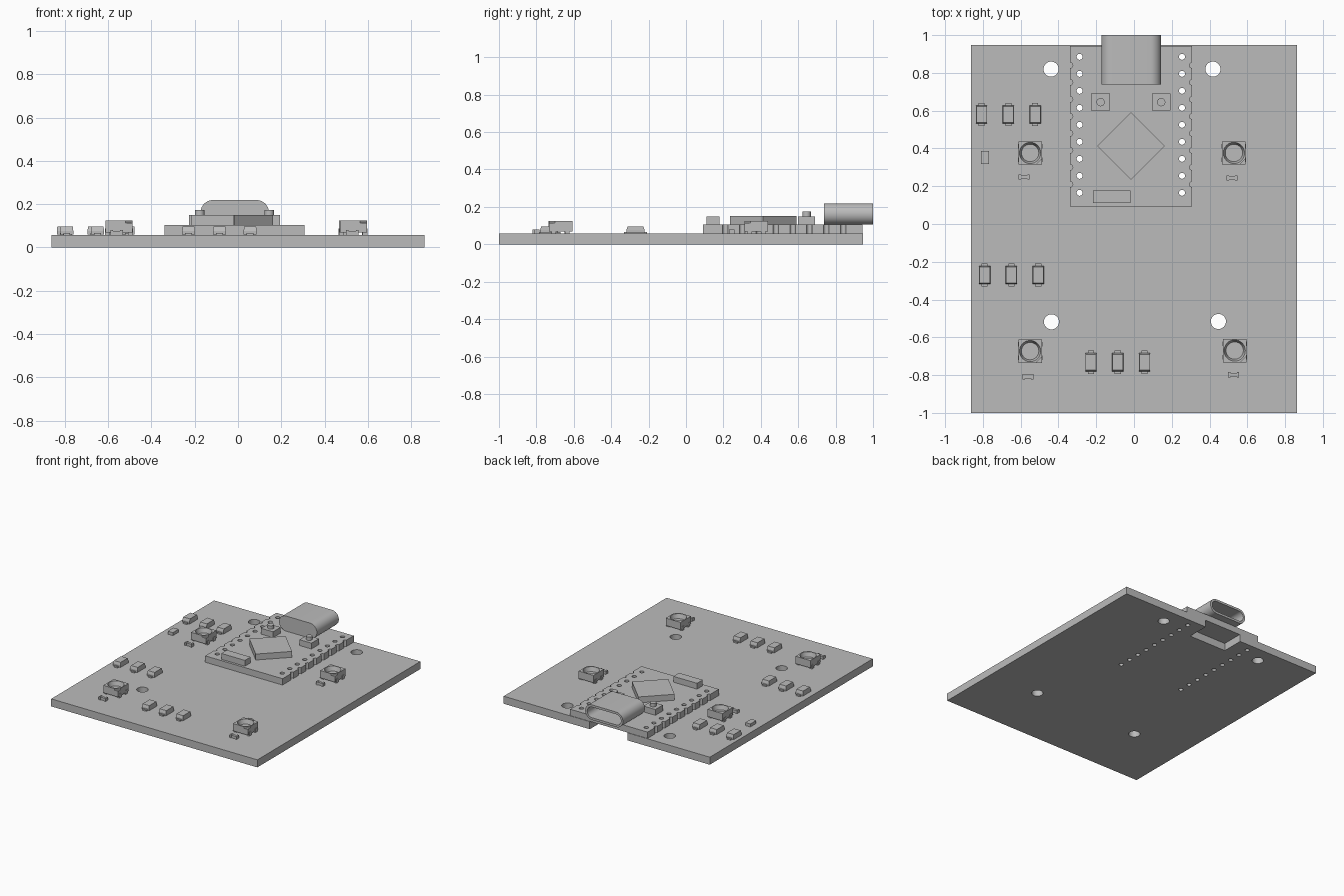
import bpy, bmesh
from math import pi, sin, cos, radians
from mathutils import Matrix, Vector

old = bpy.data.objects.get("Cube")
if old:
    bpy.data.objects.remove(old, do_unlink=True)

GREY = bpy.data.materials.new("plain_grey")
GREY.use_nodes = True
GREY.diffuse_color = (0.5, 0.5, 0.5, 1)
GREY.node_tree.nodes["Principled BSDF"].inputs["Base Color"].default_value = (0.5, 0.5, 0.5, 1)

TOP = 0.057      # upper face of the base board
DECK = 0.105     # upper face of the controller board


def add_box(bm, x0, x1, y0, y1, z0, z1):
    """Axis-aligned block; returns its vertices."""
    m = Matrix.LocRotScale(Vector(((x0 + x1) / 2, (y0 + y1) / 2, (z0 + z1) / 2)), None,
                           Vector((x1 - x0, y1 - y0, z1 - z0)))
    return bmesh.ops.create_cube(bm, size=1, matrix=m)["verts"]


def add_cyl(bm, x, y, z0, z1, r, r_top=None, sides=24):
    bmesh.ops.create_cone(bm, cap_ends=True, segments=sides, radius1=r,
                          radius2=r if r_top is None else r_top, depth=z1 - z0,
                          matrix=Matrix.Translation((x, y, (z0 + z1) / 2)))


def finish(bm, name, loc=(0, 0, 0)):
    bmesh.ops.recalc_face_normals(bm, faces=bm.faces)
    me = bpy.data.meshes.new(name)
    bm.to_mesh(me)
    bm.free()
    me.materials.append(GREY)
    ob = bpy.data.objects.new(name, me)
    ob.location = loc
    bpy.context.collection.objects.link(ob)
    return ob


def activate(ob):
    bpy.ops.object.select_all(action="DESELECT")
    ob.select_set(True)
    bpy.context.view_layer.objects.active = ob


def cut(ob, bm):
    """Subtract the cutter mesh from the object."""
    cutter = finish(bm, "cutter", ob.location)
    cutter.hide_render = True
    mod = ob.modifiers.new("cut", "BOOLEAN")
    mod.operation, mod.solver, mod.object = "DIFFERENCE", "EXACT", cutter
    activate(ob)
    bpy.ops.object.modifier_apply(modifier=mod.name)
    bpy.data.objects.remove(cutter, do_unlink=True)


def smooth(ob):
    activate(ob)
    bpy.ops.object.shade_smooth_by_angle(angle=radians(35))


def repeat(ob, name, spots):
    """Place the part at the first spot and linked copies at the others."""
    for i, (x, y) in enumerate(spots):
        o = ob if i == 0 else ob.copy()
        if i:
            bpy.context.collection.objects.link(o)
        o.name = f"{name}_{i + 1}"
        o.location = (x, y, TOP)


PIN_X = (-0.288, 0.254)
PIN_Y = [0.885 - 0.09 * i for i in range(9)]

# Base board with mounting holes, pin holes and a slot under the socket
bm = bmesh.new()
add_box(bm, -0.862, 0.862, -1, 0.947, 0, TOP)
board = finish(bm, "base_board")
bm = bmesh.new()
for x, y in ((-0.439, 0.82), (0.418, 0.82), (-0.437, -0.518), (0.447, -0.516)):
    add_cyl(bm, x, y, -0.1, 0.2, 0.04, sides=32)
for x in PIN_X:
    for y in PIN_Y:
        add_cyl(bm, x, y, -0.1, 0.2, 0.016, sides=16)
add_box(bm, -0.172, 0.142, 0.78, 1.1, -0.1, 0.2)
cut(board, bm)
smooth(board)

# Controller board with pin holes and edge notches
bm = bmesh.new()
add_box(bm, -0.339, 0.308, 0.092, 0.943, TOP, DECK)
controller = finish(bm, "controller_board")
bm = bmesh.new()
for x in PIN_X:
    for y in PIN_Y:
        add_cyl(bm, x, y, 0, 0.2, 0.016, sides=16)
for x in (-0.339, 0.308):
    for y in PIN_Y[:-1]:
        add_cyl(bm, x, y - 0.045, 0, 0.2, 0.015, sides=16)
cut(controller, bm)
smooth(controller)

# Main chip, turned by 45 degrees
bm = bmesh.new()
add_box(bm, -0.126, 0.126, -0.126, 0.126, 0, 0.045)
chip = finish(bm, "main_chip", (-0.016, 0.413, DECK))
chip.rotation_euler.z = pi / 4

# Small oscillator block
bm = bmesh.new()
add_box(bm, -0.217, -0.019, 0.11, 0.178, DECK, 0.149)
finish(bm, "oscillator")

# Push buttons
for side, x in (("right", -0.177), ("left", 0.144)):
    bm = bmesh.new()
    add_box(bm, x - 0.05, x + 0.05, 0.6, 0.69, DECK, 0.149)
    add_cyl(bm, x, 0.645, 0.149, 0.174, 0.022)
    smooth(finish(bm, f"push_button_{side}"))


# Socket: rounded tube, open to the back
def stadium(inset, y):
    r, half = 0.057 - inset, 0.101
    pts = []
    for s, start in ((1, -pi / 2), (-1, pi / 2)):
        for i in range(17):
            a = start + pi * i / 16
            pts.append((-0.015 + s * half + r * cos(a), y, DECK + 0.057 + r * sin(a)))
    return pts


bm = bmesh.new()
rings = [[bm.verts.new(p) for p in stadium(i, y)]
         for i, y in ((0, 0.738), (0, 1.0), (0.017, 1.0), (0.017, 0.79))]
for a, b in zip(rings, rings[1:]):
    for i in range(len(a)):
        j = (i + 1) % len(a)
        bm.faces.new((a[i], a[j], b[j], b[i]))
bm.faces.new(rings[0])
bm.faces.new(rings[-1])
smooth(finish(bm, "socket_shell"))

# Square lights: body on four feet, round recess, one clipped top corner
bm = bmesh.new()
add_box(bm, -0.062, 0.062, -0.062, 0.062, 0.012, 0.068)
light = finish(bm, "square_light")
bm = bmesh.new()
add_cyl(bm, 0, 0, 0.035, 0.08, 0.046, 0.06, sides=32)
corner = add_box(bm, 0.04, 0.09, -0.09, -0.04, 0.056, 0.1)
bmesh.ops.rotate(bm, verts=corner, cent=(0.062, -0.062, 0.068), matrix=Matrix.Rotation(pi / 4, 3, "Z"))
cut(light, bm)
bm = bmesh.new()
bm.from_mesh(light.data)
for sx in (-1, 1):
    for sy in (-1, 1):
        x, y = sx * 0.054, sy * 0.036
        add_box(bm, x - 0.011, x + 0.011, y - 0.012, y + 0.012, 0, 0.03)
bm.to_mesh(light.data)
bm.free()
smooth(light)
repeat(light, "square_light", ((-0.55, 0.376), (0.529, 0.376), (-0.55, -0.673), (0.533, -0.67)))

# Diodes: body with tapered top and a lead at each end
bm = bmesh.new()
body = add_box(bm, -0.03, 0.03, -0.048, 0.048, 0.003, 0.02)
top = [f for f in bm.faces if f.normal.z > 0.9 or f.calc_center_median().z > 0.019]
up = bmesh.ops.extrude_face_region(bm, geom=top)["geom"]
bmesh.ops.delete(bm, geom=top, context="FACES_ONLY")
for v in up:
    if isinstance(v, bmesh.types.BMVert):
        v.co = (v.co.x * 0.93, v.co.y * 0.87, 0.039)
add_box(bm, -0.016, 0.016, -0.061, 0.061, 0, 0.01)
diode = finish(bm, "diode")
rows = ((-0.807, 0.58), (-0.791, -0.27), (-0.228, -0.732))
repeat(diode, "diode", [(x + 0.142 * i, y) for x, y in rows for i in range(3)])

# Chip capacitors: narrow middle between two wider ends
bm = bmesh.new()
add_box(bm, -0.018, 0.018, -0.01, 0.01, 0, 0.02)
for s in (-1, 1):
    add_box(bm, s * 0.023 - 0.006, s * 0.023 + 0.006, -0.014, 0.014, 0, 0.023)
cap = finish(bm, "chip_capacitor")
repeat(cap, "chip_capacitor", ((-0.582, 0.249), (0.519, 0.244), (-0.561, -0.808), (0.527, -0.798)))

# Lone resistor block
bm = bmesh.new()
add_box(bm, -0.809, -0.767, 0.317, 0.387, TOP, 0.08)
finish(bm, "chip_resistor")
